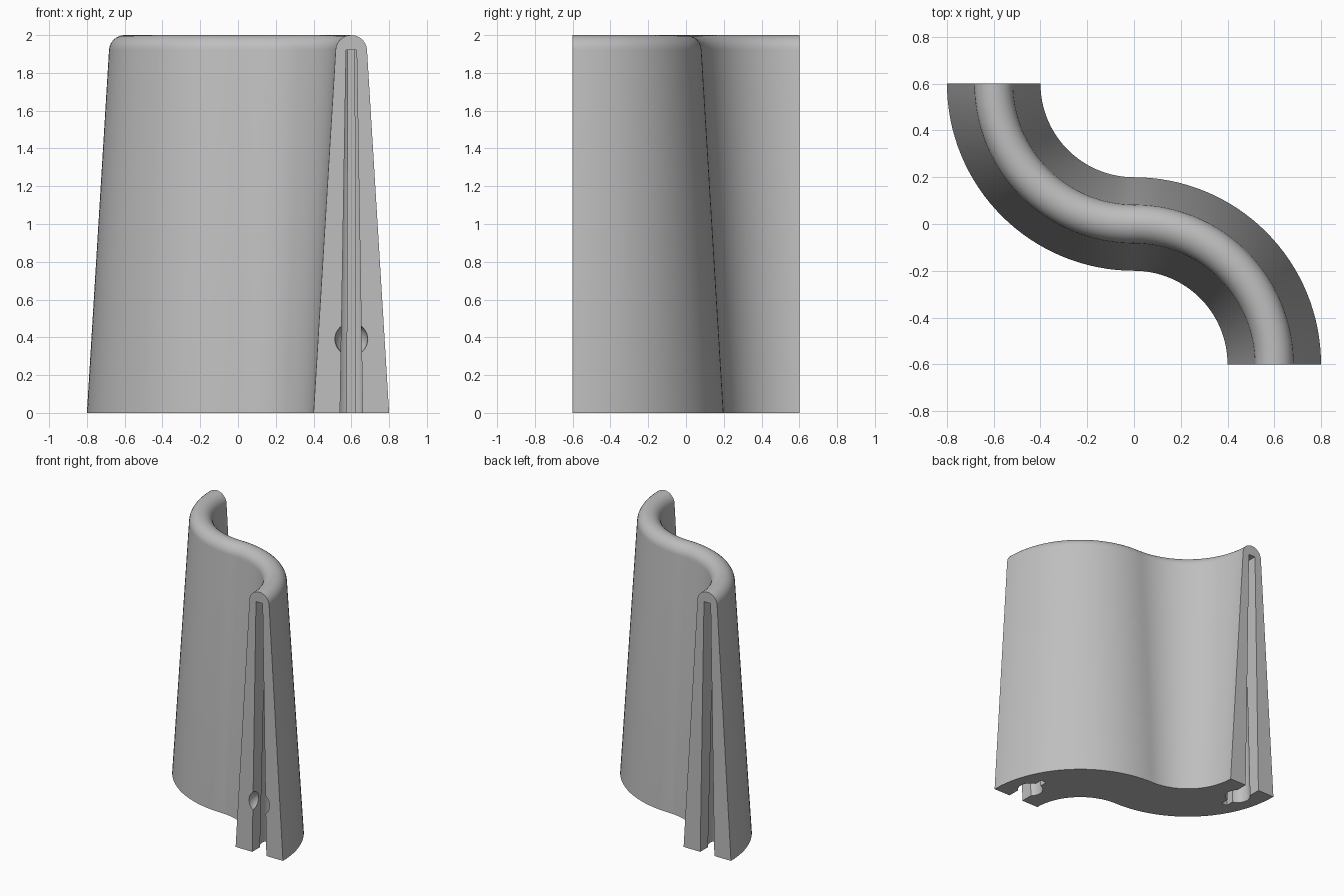
import bpy, bmesh, math
from mathutils import Matrix, Vector

if "Cube" in bpy.data.objects:
    bpy.data.objects.remove(bpy.data.objects["Cube"])

grey = bpy.data.materials.new("plain grey")
grey.use_nodes = True
colour = (0.52, 0.52, 0.52, 1)
grey.diffuse_color = colour
grey.node_tree.nodes["Principled BSDF"].inputs["Base Color"].default_value = colour


def make_object(name, bm):
    bmesh.ops.recalc_face_normals(bm, faces=bm.faces)
    mesh = bpy.data.meshes.new(name)
    bm.to_mesh(mesh)
    bm.free()
    mesh.materials.append(grey)
    obj = bpy.data.objects.new(name, mesh)
    bpy.context.collection.objects.link(obj)
    return obj


def loft(bm, sections):
    """Skin closed loops of points and cap both ends."""
    loops = [[bm.verts.new(p) for p in s] for s in sections]
    for a, b in zip(loops, loops[1:]):
        for i in range(len(a)):
            j = (i + 1) % len(a)
            bm.faces.new((a[i], a[j], b[j], b[i]))
    bm.faces.new(loops[0])
    bm.faces.new(loops[-1])


# Tapered cross-section with a rounded crest
crest, slope = 0.083, math.radians(3.5)
profile = [(-0.2, 0), (0.2, 0)]
for i in range(17):
    a = slope + (math.pi - 2 * slope) * i / 16
    profile.append((crest * math.cos(a), 2 - crest + crest * math.sin(a)))

# S-shaped path of two quarter circles
bend, steps = 0.6, 32
path = []
for i in range(steps + 1):
    a = math.pi / 2 * i / steps
    path.append((Vector((0, -bend, 0)), Vector((math.cos(a), math.sin(a), 0)), 1))
for i in range(1, steps + 1):
    a = math.pi * 1.5 - math.pi / 2 * i / steps
    path.append((Vector((0, bend, 0)), Vector((math.cos(a), math.sin(a), 0)), -1))

bm = bmesh.new()
loft(bm, [[centre + out * (bend + side * w) + Vector((0, 0, z)) for w, z in profile]
          for centre, out, side in path])
wall = make_object("curved_wall", bm)


# Cutters for the channel in each end
def slot(half_width, start, end):
    return [(-half_width, start), (half_width, start), (half_width, end), (-half_width, end)]


def disc(radius, depth):
    angles = [math.tau * i / 32 for i in range(32)]
    return [(radius * math.cos(a), depth + radius * math.sin(a)) for a in angles]


def channel(bottom, top):
    bm = bmesh.new()
    loft(bm, [[(x, y, z) for x, y in plan] for plan, z in ((bottom, -0.02), (top, 1.92))])
    return bm


def ball():
    bm = bmesh.new()
    bmesh.ops.create_uvsphere(bm, u_segments=32, v_segments=16, radius=0.087,
                              matrix=Matrix.Translation((0, 0, 0.39)))
    return bm


shapes = {
    "mouth_cutter": lambda: channel(slot(0.06, -0.1, 0.13), slot(0.028, -0.1, 0.13)),
    "bore_cutter": lambda: channel(disc(0.09, 0.16), disc(0.04, 0.15)),
    "slit_cutter": lambda: channel(slot(0.023, 0.1, 0.31), slot(0.017, 0.1, 0.22)),
    "ball_recess_cutter": ball,
}
cutters = []
for end, turn in (("front", 0), ("back", math.pi)):
    place = Matrix.Rotation(turn, 4, "Z") @ Matrix.Translation((bend, -bend, 0))
    for name, shape in shapes.items():
        bm = shape()
        bm.transform(place)
        cutter = make_object(end + "_" + name, bm)
        cutter.hide_render = True
        cutters.append(cutter)
        cut = wall.modifiers.new(cutter.name, "BOOLEAN")
        cut.object, cut.operation, cut.solver = cutter, "DIFFERENCE", "EXACT"

# Apply the cuts, then remove the cutters
bpy.ops.object.select_all(action="DESELECT")
bpy.context.view_layer.objects.active = wall
wall.select_set(True)
for cut in list(wall.modifiers):
    bpy.ops.object.modifier_apply(modifier=cut.name)
for cutter in cutters:
    bpy.data.objects.remove(cutter)
bpy.ops.object.shade_smooth_by_angle(angle=math.radians(30))
